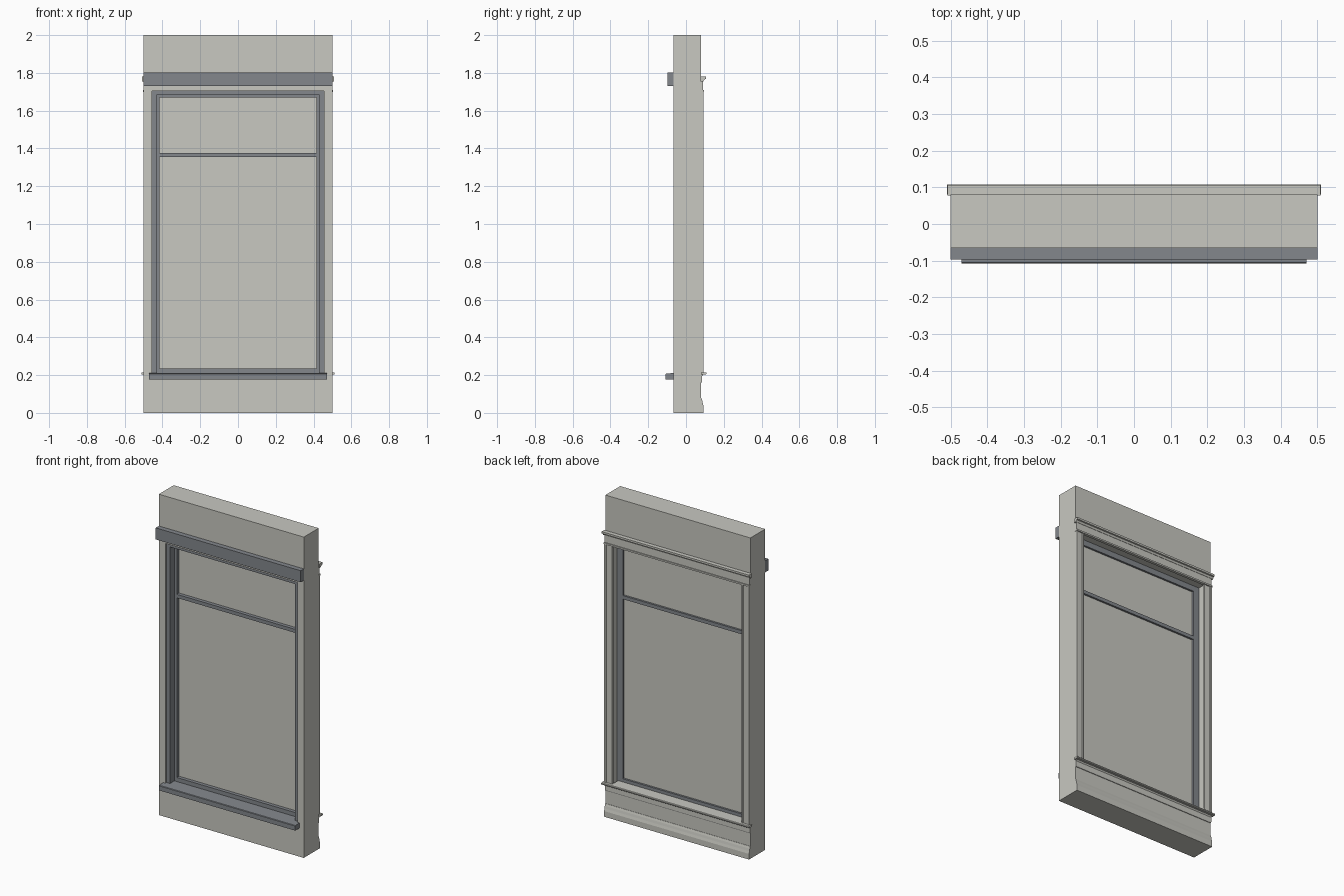
import bpy
import bmesh
from mathutils import Vector

cube = bpy.data.objects.get("Cube")
if cube:
    bpy.data.objects.remove(cube, do_unlink=True)


def make_material(name, rgb):
    mat = bpy.data.materials.new(name)
    mat.use_nodes = True
    mat.diffuse_color = (*rgb, 1)
    mat.node_tree.nodes["Principled BSDF"].inputs["Base Color"].default_value = (*rgb, 1)
    return mat


plaster = make_material("pale warm grey", (0.578, 0.578, 0.533))
slate = make_material("slate grey", (0.227, 0.242, 0.262))


def finish(name, bm, mat):
    bmesh.ops.recalc_face_normals(bm, faces=bm.faces)
    mesh = bpy.data.meshes.new(name)
    bm.to_mesh(mesh)
    bm.free()
    mesh.materials.append(mat)
    obj = bpy.data.objects.new(name, mesh)
    bpy.context.collection.objects.link(obj)
    return obj


def prism(name, mat, points, lo, hi, axis="x"):
    """Extrude a closed profile, (y, z) along x or (x, y) along z."""
    def place(p, t):
        return (t, *p) if axis == "x" else (*p, t)
    bm = bmesh.new()
    face = bm.faces.new([bm.verts.new(place(p, lo)) for p in points])
    new = bmesh.ops.extrude_face_region(bm, geom=[face])["geom"]
    shift = Vector(place((0, 0), hi - lo))
    bmesh.ops.translate(bm, verts=[v for v in new if isinstance(v, bmesh.types.BMVert)], vec=shift)
    return finish(name, bm, mat)


def bar(name, mat, half, y0, y1, z0, z1):
    return prism(name, mat, [(y0, z0), (y1, z0), (y1, z1), (y0, z1)], -half, half)


def ring(name, mat, outer, inner, y0, y1):
    """Rectangular frame; outer and inner are (half width, bottom, top)."""
    bm = bmesh.new()

    def loop(size, y):
        w, b, t = size
        return [bm.verts.new((x, y, z)) for x, z in ((-w, b), (w, b), (w, t), (-w, t))]
    loops = [loop(outer, y0), loop(inner, y0), loop(inner, y1), loop(outer, y1)]
    for a, b in zip(loops, loops[1:] + loops[:1]):
        for i in range(4):
            j = (i + 1) % 4
            bm.faces.new((a[i], a[j], b[j], b[i]))
    return finish(name, bm, mat)


# Wall panel with the window opening
ring("wall", plaster, (0.5, 0, 2), (0.455, 0.2, 1.705), -0.066, 0.08)

# Window frame, sash, transom bar and panes
ring("outer_frame", slate, (0.455, 0.2, 1.705), (0.43, 0.21, 1.685), -0.055, 0.03)
ring("sash", slate, (0.43, 0.21, 1.685), (0.415, 0.235, 1.67), -0.01, 0.03)
bar("transom_bar", slate, 0.415, -0.01, 0.03, 1.355, 1.377)
bar("glass", plaster, 0.416, 0.012, 0.018, 0.234, 1.671)

# Exterior head trim and sloped sill
bar("head_trim", slate, 0.5, -0.097, -0.066, 1.73, 1.802)
prism("outer_sill", slate,
      [(-0.108, 0.178), (-0.108, 0.206), (-0.105, 0.209), (-0.02, 0.212), (-0.02, 0.178)],
      -0.47, 0.47)

# Interior side casings, with a raised outer band and a small inner bead
for side, label in ((1, "left"), (-1, "right")):
    profile = [(0.5, 0.078), (0.5, 0.092), (0.488, 0.092), (0.486, 0.088),
               (0.458, 0.087), (0.454, 0.09), (0.447, 0.09), (0.447, 0.078)]
    prism(label + "_casing", plaster, [(side * x, y) for x, y in profile], 0.21, 1.705, "z")

# Interior head casing: lower bead, flat board, projecting cap
bar("head_bead", plaster, 0.502, 0.078, 0.096, 1.7, 1.71)
bar("head_board", plaster, 0.5, 0.078, 0.09, 1.71, 1.762)
prism("head_cap", plaster,
      [(0.078, 1.755), (0.092, 1.755), (0.098, 1.766), (0.106, 1.768), (0.106, 1.78), (0.078, 1.78)],
      -0.508, 0.508)

# Interior stool, apron and baseboard
bar("stool_inner", plaster, 0.447, 0.03, 0.085, 0.198, 0.215)
prism("stool", plaster,
      [(0.08, 0.203), (0.105, 0.203), (0.108, 0.206), (0.108, 0.212), (0.105, 0.215), (0.08, 0.215)],
      -0.51, 0.51)
prism("apron", plaster,
      [(0.078, 0.16), (0.084, 0.16), (0.086, 0.165), (0.086, 0.195), (0.092, 0.203), (0.078, 0.203)],
      -0.5, 0.5)
prism("baseboard", plaster,
      [(0.078, 0), (0.093, 0), (0.093, 0.035), (0.089, 0.05), (0.086, 0.065), (0.082, 0.078), (0.078, 0.078)],
      -0.5, 0.5)
